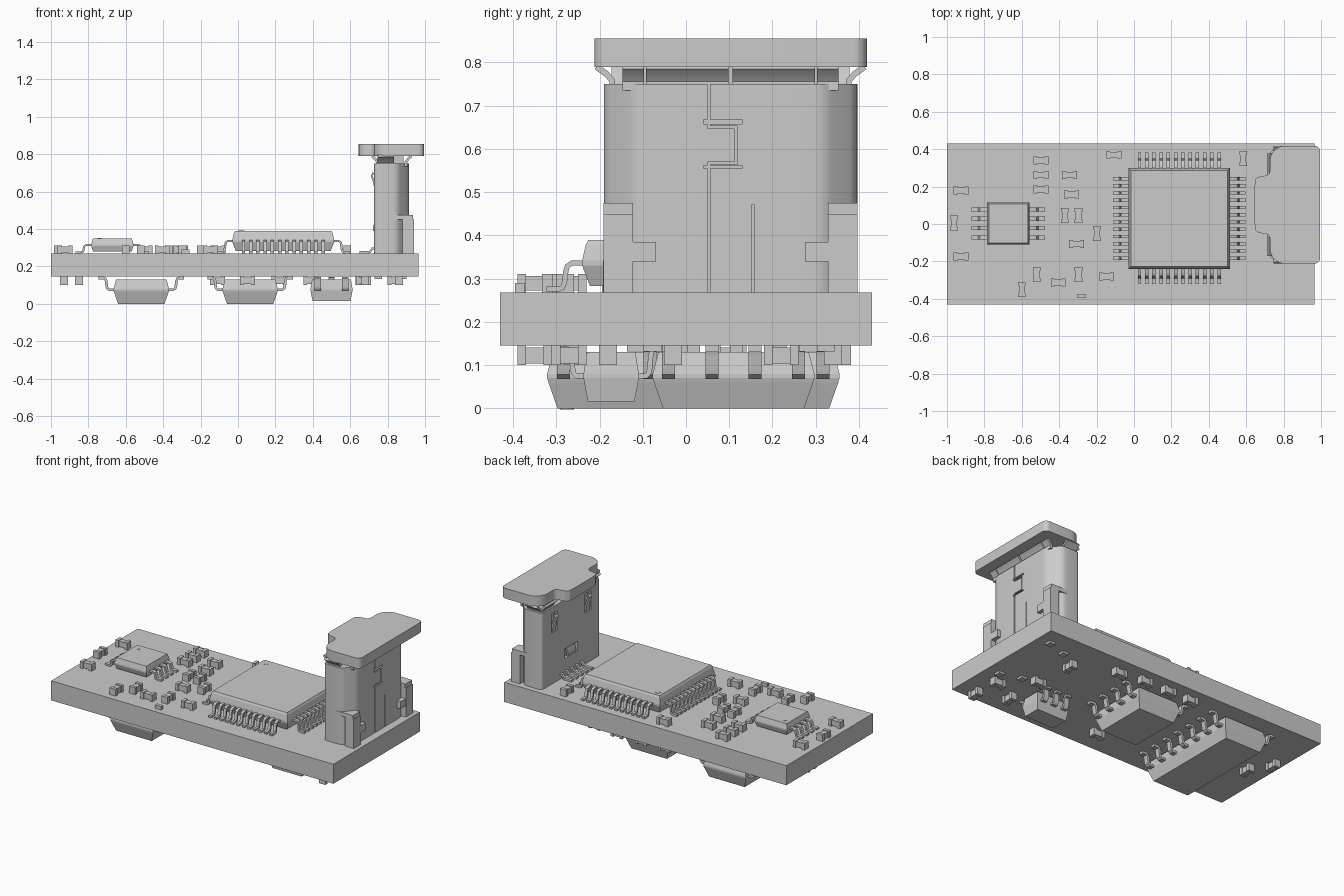
import bpy, bmesh, math
from mathutils import Vector, Matrix

if "Cube" in bpy.data.objects:
    bpy.data.objects.remove(bpy.data.objects["Cube"])

grey = bpy.data.materials.new("plain_grey")
grey.use_nodes = True
grey.diffuse_color = (0.6, 0.6, 0.6, 1)
grey.node_tree.nodes["Principled BSDF"].inputs["Base Color"].default_value = (0.6, 0.6, 0.6, 1)

TOP, UNDER = 0.268, 0.145      # board faces
MID = 0.103                    # connector centre in y


def finish(bm, name, smooth=False):
    bmesh.ops.recalc_face_normals(bm, faces=bm.faces)
    mesh = bpy.data.meshes.new(name)
    bm.to_mesh(mesh)
    bm.free()
    mesh.materials.append(grey)
    ob = bpy.data.objects.new(name, mesh)
    bpy.context.collection.objects.link(ob)
    if smooth:
        bpy.ops.object.select_all(action='DESELECT')
        bpy.context.view_layer.objects.active = ob
        ob.select_set(True)
        bpy.ops.object.shade_smooth_by_angle(angle=math.radians(35))
    return ob


def box(bm, x0, x1, y0, y1, z0, z1):
    size = Matrix.Diagonal((x1 - x0, y1 - y0, z1 - z0, 1))
    place = Matrix.Translation(((x0 + x1) / 2, (y0 + y1) / 2, (z0 + z1) / 2))
    bmesh.ops.create_cube(bm, size=1, matrix=place @ size)


def loft(bm, rings):
    rows = [[bm.verts.new(p) for p in ring] for ring in rings]
    n = len(rows[0])
    for a, b in zip(rows, rows[1:]):
        for i in range(n):
            bm.faces.new((a[i], a[(i + 1) % n], b[(i + 1) % n], b[i]))
    bm.faces.new(rows[0][::-1])
    bm.faces.new(rows[-1])


def prism(bm, outline, z0, z1, radius=0):
    loft(bm, [[(x, y, z) for x, y in outline] for z in (z0, z1)])
    if radius:
        upright = [e for e in bm.edges if abs(e.verts[0].co.z - e.verts[1].co.z) > 0.01]
        bmesh.ops.bevel(bm, geom=upright, offset=radius, segments=5, profile=0.5, affect='EDGES')


def ribbon(bm, x, y, angle, path, width, thick):
    """Bent strip: path holds (outward, z) points, pointing away at the angle."""
    pts = [Vector(p) for p in path]
    sides = []
    for i, p in enumerate(pts):
        d = (pts[min(i + 1, len(pts) - 1)] - pts[max(i - 1, 0)]).normalized()
        sides.append((p, Vector((-d.y, d.x)) * thick / 2))
    out = Vector((math.cos(angle), math.sin(angle), 0))
    across = Vector((-out.y, out.x, 0)) * width / 2
    base = Vector((x, y, 0))

    def at(q, s):
        return base + out * q.x + Vector((0, 0, q.y)) + across * s
    loft(bm, [[at(p + n, 1), at(p - n, 1), at(p - n, -1), at(p + n, -1)] for p, n in sides])


def gull(bm, x, y, angle, z_body, z_foot, reach, width, thick):
    steps = [(-.15, 0), (.3, 0), (.42, .12), (.46, .3), (.5, .75), (.56, .95), (.68, 1), (1, 1)]
    path = [(reach * a, z_body + (z_foot - z_body) * b) for a, b in steps]
    ribbon(bm, x, y, angle, path, width, thick)


def chip(name, cx, cy, hx, hy, levels, rows, lead, dot=None):
    """Tapered body with levels of (z, inset) and rows of (angle, lead offsets)."""
    bm = bmesh.new()
    rings = []
    for z, i in levels:
        a, b = hx - i, hy - i
        rings.append([(cx + sx * a, cy + sy * b, z) for sx, sy in ((-1, -1), (1, -1), (1, 1), (-1, 1))])
    loft(bm, rings)
    if dot:
        bmesh.ops.create_cone(bm, cap_ends=True, segments=20, radius1=dot[3], radius2=dot[3],
                              depth=0.004, matrix=Matrix.Translation(dot[:3]))
    finish(bm, name + "_body")
    bm = bmesh.new()
    for angle, offsets in rows:
        c, s = round(math.cos(angle)), round(math.sin(angle))
        for o in offsets:
            gull(bm, cx + c * hx + abs(s) * o, cy + s * hy + abs(c) * o, angle, *lead)
    finish(bm, name + "_leads", True)


def spread(count, pitch):
    return [(i - (count - 1) / 2) * pitch for i in range(count)]


def passives(name, places, z0, z1):
    """Two end caps and a narrower waist; places are (x, y, turned)."""
    bm = bmesh.new()
    inset = (z1 - z0) * 0.1
    for x, y, turned in places:
        def part(l0, l1, w, lo, hi):
            if turned:
                box(bm, x - w, x + w, y + l0, y + l1, lo, hi)
            else:
                box(bm, x + l0, x + l1, y - w, y + w, lo, hi)
        part(-.04, -.02, .021, z0, z1)
        part(.02, .04, .021, z0, z1)
        part(-.02, .02, .016, z0 + inset, z1 - inset)
    finish(bm, name)


# circuit board
bm = bmesh.new()
box(bm, -1, .965, -.43, .43, UNDER, TOP)
finish(bm, "board")

# chips on the upper side
R, U, L, D = 0, math.pi / 2, math.pi, -math.pi / 2
pins = spread(12, .0387)
chip("main_chip", .242, .03, .272, .27, [(.283, .018), (.33, 0), (.342, 0), (.378, .008), (.39, .014)],
     [(a, pins) for a in (R, U, L, D)], (.336, .276, .082, .018, .012), (.02, .25, .39, .016))
pins = spread(4, .05)
chip("small_chip", -.672, .003, .113, .113, [(.28, .01), (.31, 0), (.318, 0), (.349, .009)],
     [(R, pins), (L, pins)], (.314, .275, .083, .022, .011), (-.74, .07, .349, .011))

# chips on the underside
taper = [(0, .024), (.06, .003), (.07, 0), (.08, 0), (.13, .013)]
drop = (.075, .138, .08, .03, .014)
pins = spread(7, .1)
chip("long_lower_chip", -.517, .017, .148, .338, taper, [(R, pins), (L, pins)], drop, (-.615, -.275, 0, .016))
pins = spread(4, .1)
chip("short_lower_chip", .065, .11, .148, .187, taper, [(R, pins), (L, pins)], drop)
chip("regulator", .5, -.173, .112, .064, [(.016, .01), (.07, 0), (.08, 0), (.13, .008)],
     [(U, spread(3, .073)), (D, spread(2, .146))], (.075, .138, .055, .034, .012))

# small two-ended parts
upper = [(-.925, .18, 0), (-.963, .005, 1), (-.925, -.173, 0), (-.498, .34, 0), (-.498, .262, 0),
         (-.498, .184, 0), (-.344, .262, 0), (-.333, .158, 0), (-.37, .045, 1), (-.296, .045, 1),
         (-.307, -.107, 0), (-.197, -.05, 1), (-.107, .37, 0), (.584, .35, 1), (-.52, -.27, 1),
         (-.405, -.312, 0), (-.296, -.27, 1), (-.6, -.35, 1), (-.147, -.28, 0)]
passives("upper_passives", upper, TOP, .311)
lower = [(.65, .22, 1), (.67, -.03, 0), (.84, -.18, 0), (.86, -.35, 1), (.68, -.27, 1), (.39, .34, 0),
         (.22, .36, 0), (.05, .36, 0), (-.11, .36, 0), (.05, -.26, 0), (-.93, .1, 1), (-.85, -.03, 1)]
passives("lower_passives", lower, .1, UNDER)
bm = bmesh.new()
box(bm, -.302, -.26, -.395, -.373, TOP, .29)
finish(bm, "tiny_part")


# connector shell with cut seams and spring windows
def mirrored(points):
    """Complete a half outline of (x, distance from the middle)."""
    return [(x, MID - d) for x, d in points] + [(x, MID + d) for x, d in reversed(points)]


bm = bmesh.new()
prism(bm, mirrored([(.728, .293), (.85, .293), (.915, .215)]), TOP, .75, .022)
shell = finish(bm, "connector_shell")

bm = bmesh.new()
for y0, y1, z0, z1 in ((.05, .056, .652, .76), (.05, .118, .647, .653), (.112, .118, .566, .65),
                       (.05, .118, .564, .57), (.05, .056, .26, .568), (.152, .158, .26, .47),
                       (.04, .13, .658, .668), (.04, .13, .555, .562)):
    box(bm, .903, .95, y0, y1, z0, z1)
for y0, y1, z0, z1 in ((.24, .30, .59, .71), (-.095, -.035, .59, .71), (.04, .17, .38, .44)):
    box(bm, .7, .745, y0, y1, z0, z1)
cutter = finish(bm, "shell_cutter")
cutter.hide_render = True
cut = shell.modifiers.new("windows", 'BOOLEAN')
cut.operation, cut.object, cut.solver, cut.use_self = 'DIFFERENCE', cutter, 'EXACT', True
bpy.ops.object.select_all(action='DESELECT')
bpy.context.view_layer.objects.active = shell
shell.select_set(True)
bpy.ops.object.modifier_apply(modifier="windows")
bpy.data.objects.remove(cutter)
bpy.ops.object.shade_smooth_by_angle(angle=math.radians(35))

# springs inside the windows
bm = bmesh.new()
for y in (.27, -.065):
    ribbon(bm, .735, y, L, [(0, .59), (.005, .64), (.02, .685), (.012, .7)], .034, .01)
ribbon(bm, .735, .105, L, [(0, .435), (.008, .41), (.008, .39)], .08, .01)
finish(bm, "spring_tongues", True)

# flared lips and neck between shell and flange
bm = bmesh.new()
flare = [(-.012, .735), (-.012, .758), (-.002, .773), (.016, .79)]
for side, a in ((1, U), (-1, D)):
    ribbon(bm, .79, MID + side * .289, a, [(p * 1.3, z) for p, z in flare], .09, .014)
    ribbon(bm, .733, MID + side * .215, L, flare, .12, .014)
    ribbon(bm, .91, MID + side * .225, R, flare, .05, .014)
    ribbon(bm, .91, MID + side * .1, R, flare, .19, .014)
box(bm, .76, .885, MID - .2, MID + .2, .745, .8)
finish(bm, "flared_lips", True)

# top flange
bm = bmesh.new()
prism(bm, mirrored([(.645, .13), (.668, .155), (.728, .155), (.728, .27), (.775, .315), (.995, .315)]),
      .79, .855, .03)
finish(bm, "flange", True)

# side feet with inward tabs, and pegs through the board
bm = bmesh.new()
for side in (-1, 1):
    def foot(x0, x1, d0, d1, z0, z1):
        ys = sorted((MID + side * d0, MID + side * d1))
        box(bm, x0, x1, *ys, z0, z1)
    foot(.88, .94, .225, .294, TOP, .45)
    foot(.82, .935, .225, .294, .45, .475)
    foot(.91, .938, .172, .23, .34, .385)
    foot(.86, .9, .2, .24, .132, UNDER)
    foot(.73, .77, .16, .2, .132, UNDER)
finish(bm, "connector_feet")

# connector contact pins
bm = bmesh.new()
for o in spread(5, .05):
    ribbon(bm, .73, MID + o, L, [(-.01, .3), (.012, .295), (.025, .276), (.08, .275)], .02, .012)
finish(bm, "contact_pins", True)
